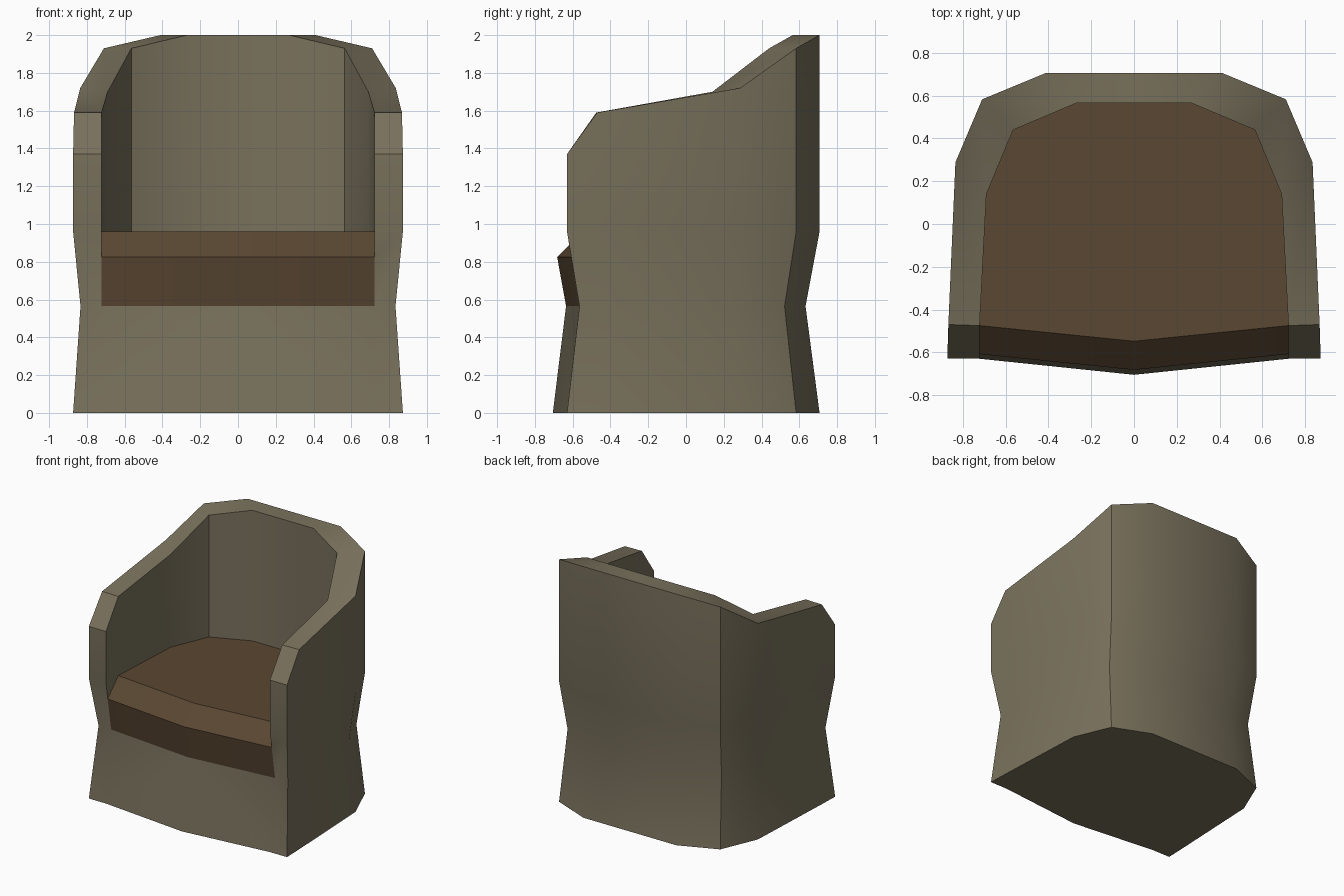
import bpy, bmesh, math

if "Cube" in bpy.data.objects:
    bpy.data.objects.remove(bpy.data.objects["Cube"])

# Half plan columns from back centre to front: x, y, top height
OUTER = [(0, .707, 2), (.41, .707, 2), (.71, .583, 1.93), (.835, .288, 1.72),
         (.868, -.47, 1.59), (.873, -.63, 1.37)]
INNER = [(0, .565, 2), (.27, .565, 2), (.565, .44, 1.93), (.69, .14, 1.70),
         (.722, -.475, 1.59), (.722, -.63, 1.37)]
WAIST, LIP, SEAT = .565, .825, .96


def outer(i):
    """Vertical column of the outer shell, pinched at the waist."""
    x, y, top = OUTER[i]
    return [(x, y, 0), (x * .955, y * .895, WAIST), (x, y, SEAT), (x, y, top)]


def inner(i):
    """Inner wall column, from the seat to the rim."""
    x, y, top = INNER[i]
    return [(x, y, SEAT), (x, y, top)]


faces = []   # (part, points) for the right half


def add(part, *pts):
    faces.append((part, pts))


# Outer walls, inner walls and rim
for i in range(5):
    a, b, c, d = outer(i), outer(i + 1), inner(i), inner(i + 1)
    for k in range(3):
        add("frame", a[k], b[k], b[k + 1], a[k + 1])
    add("frame", c[0], d[0], d[1], c[1])
    if i == 1:
        add("frame", a[3], b[3], c[1])
        add("frame", c[1], b[3], d[1])
    else:
        add("frame", a[3], b[3], d[1], c[1])

# Arm fronts and bowed front panel
e = outer(5)
f0, f1, f2 = (.722, -.63, 0), (.722, -.565, WAIST), (.722, -.608, LIP)
f3, f4 = inner(5)
g0, g1, g2, g3 = (0, -.705, 0), (0, -.635, WAIST), (0, -.682, LIP), (0, -.548, SEAT)
add("frame", e[0], f0, f1, e[1])
add("frame", e[1], f1, f2, f3, e[2])
add("frame", e[2], f3, f4, e[3])
add("frame", f0, g0, g1, f1)
d0 = inner(4)[0]
add("frame", d0, f3, f2)                                    # wall beside the cushion lip
add("frame", *[outer(i)[0] for i in range(6)], f0, g0)      # underside

# Seat cushion: top, bevel, overhanging front
add("seat_cushion", *[inner(i)[0] for i in range(5)], g3)
add("seat_cushion", d0, f2, g2, g3)
add("seat_cushion", f1, g1, g2, f2)


def material(name, rgb):
    m = bpy.data.materials.new(name)
    m.diffuse_color = (*rgb, 1)
    m.use_nodes = True
    m.node_tree.nodes["Principled BSDF"].inputs["Base Color"].default_value = m.diffuse_color
    return m


def build(part, mat):
    """Make the whole mirrored shell, then keep only this part's faces."""
    bm = bmesh.new()
    tag = bm.faces.layers.int.new("part")
    for owner, pts in faces:
        for s in (1, -1):
            face = bm.faces.new([bm.verts.new((x * s, y, z)) for x, y, z in pts])
            face[tag] = int(owner == part)
    bmesh.ops.remove_doubles(bm, verts=bm.verts, dist=.0005)
    bmesh.ops.recalc_face_normals(bm, faces=bm.faces)
    bmesh.ops.delete(bm, geom=[f for f in bm.faces if not f[tag]], context='FACES')
    bm.faces.layers.int.remove(tag)
    me = bpy.data.meshes.new(part)
    bm.to_mesh(me)
    bm.free()
    me.materials.append(mat)
    ob = bpy.data.objects.new(part, me)
    bpy.context.collection.objects.link(ob)
    bpy.ops.object.select_all(action='DESELECT')
    ob.select_set(True)
    bpy.context.view_layer.objects.active = ob
    bpy.ops.object.shade_smooth_by_angle(angle=math.radians(30))


build("frame", material("olive grey fabric", (.19, .165, .107)))
build("seat_cushion", material("brown leather", (.102, .063, .032)))
